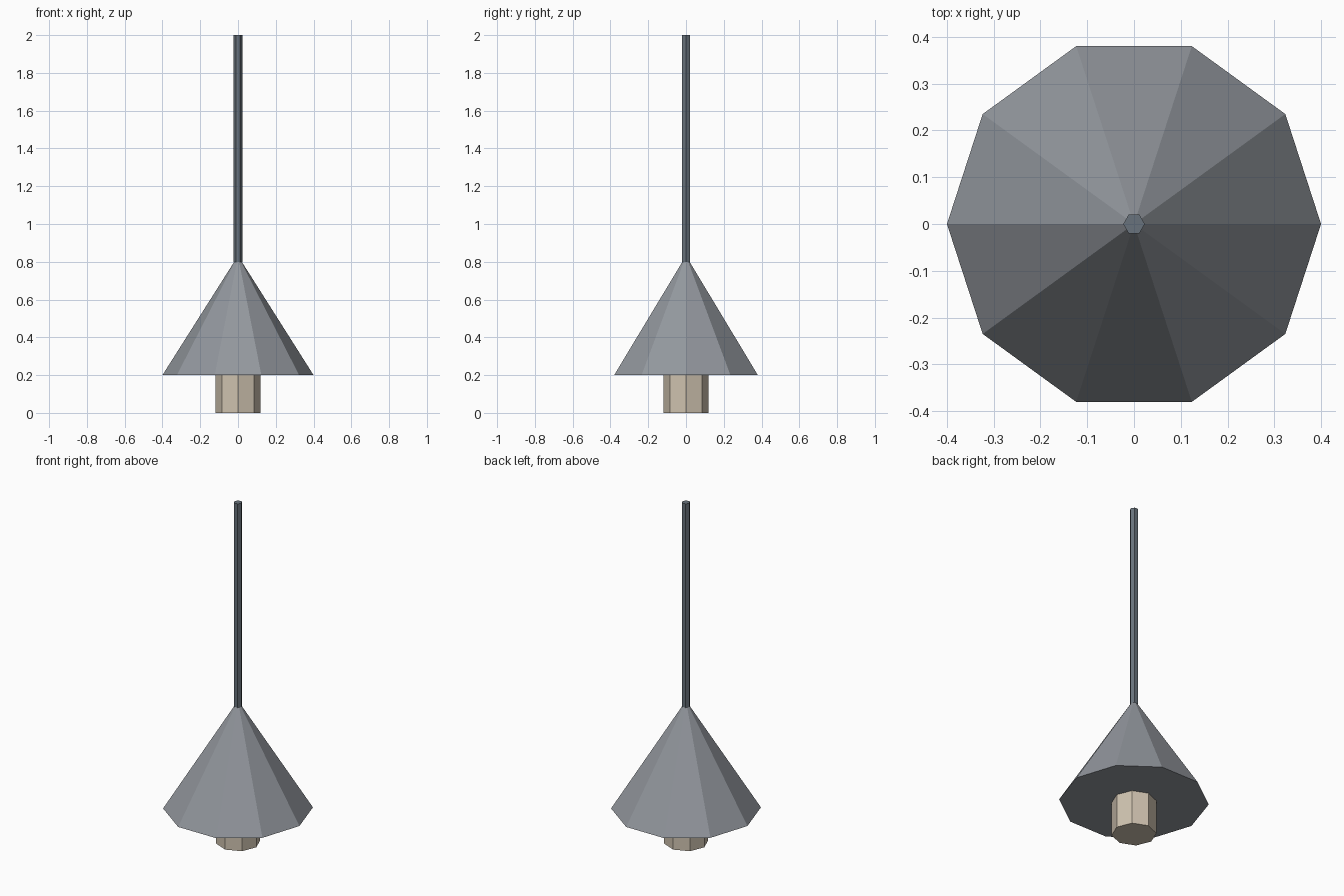
import bpy

cube = bpy.data.objects.get("Cube")
if cube:
    bpy.data.objects.remove(cube, do_unlink=True)


def material(name, color):
    mat = bpy.data.materials.new(name)
    mat.use_nodes = True
    mat.diffuse_color = (*color, 1)
    mat.node_tree.nodes["Principled BSDF"].inputs["Base Color"].default_value = (*color, 1)
    return mat


def frustum(name, sides, r_bottom, r_top, z0, z1, mat):
    """Closed faceted solid with a corner on the +x axis."""
    bpy.ops.mesh.primitive_cone_add(vertices=sides, radius1=r_bottom, radius2=r_top,
                                    depth=z1 - z0, location=(0, 0, (z0 + z1) / 2))
    obj = bpy.context.object
    obj.name = name
    # Primitive corners start on +y; a quarter turn puts one on +x
    obj.rotation_euler.z = -1.5707963
    bpy.ops.object.transform_apply(location=False, rotation=True, scale=False)
    obj.data.materials.append(mat)
    return obj


shade_grey = material("shade grey", (0.29, 0.31, 0.34))
rod_grey = material("dark rod grey", (0.14, 0.17, 0.20))
bulb_ivory = material("bulb ivory", (0.62, 0.54, 0.43))

# Hanging rod, conical shade, bulb
frustum("hanging_rod", 6, 0.023, 0.023, 0.8, 2.0, rod_grey)
frustum("lamp_shade", 10, 0.4, 0.02, 0.2, 0.8, shade_grey)
frustum("bulb", 8, 0.12, 0.12, 0.0, 0.2, bulb_ivory)
